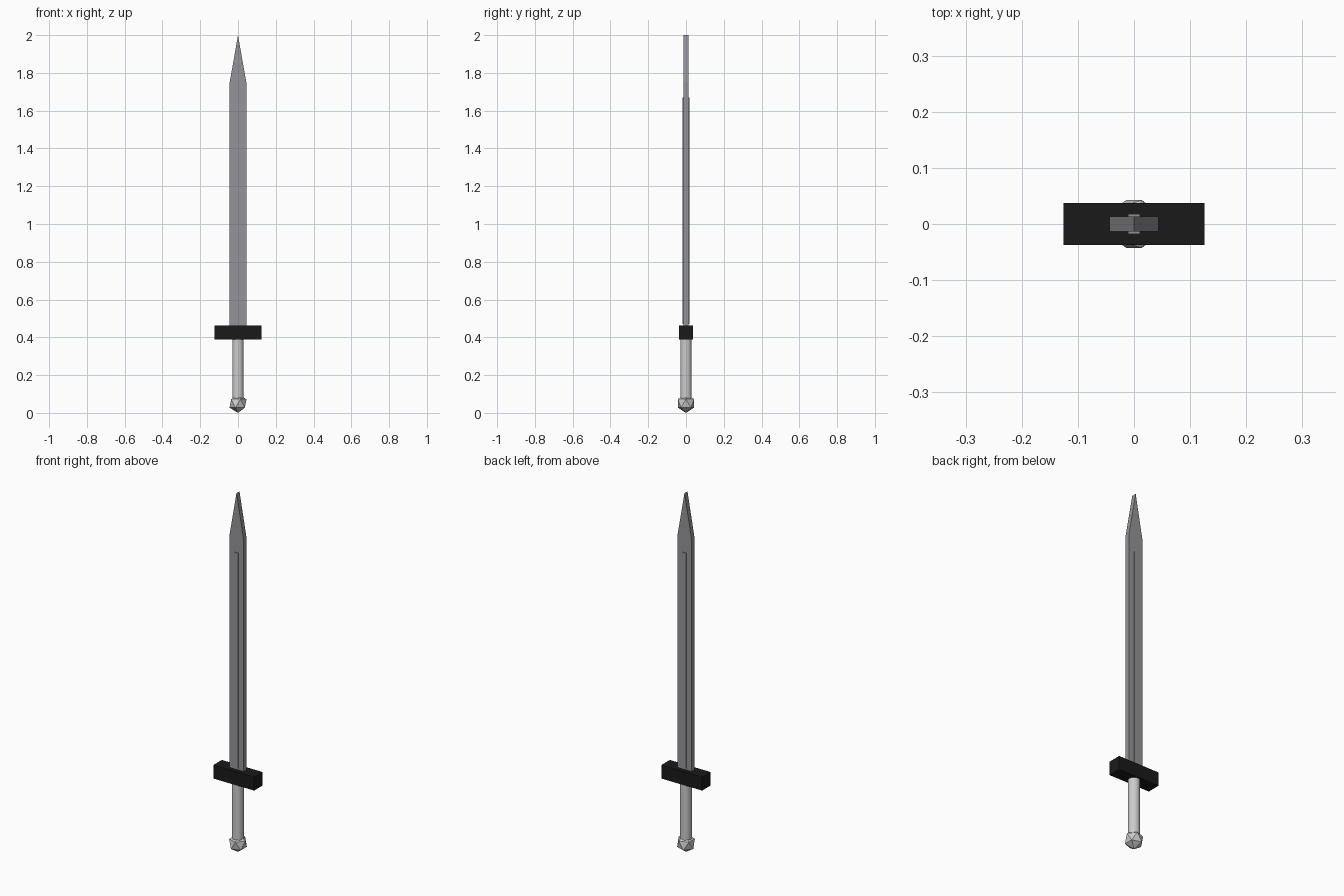
import bpy, bmesh
from mathutils import Matrix

if "Cube" in bpy.data.objects:
    bpy.data.objects.remove(bpy.data.objects["Cube"])


def material(name, rgb):
    m = bpy.data.materials.new(name)
    m.diffuse_color = (*rgb, 1)
    m.use_nodes = True
    m.node_tree.nodes["Principled BSDF"].inputs["Base Color"].default_value = m.diffuse_color
    return m


def box(name, x, y, z0, z1, mat):
    bpy.ops.mesh.primitive_cube_add(size=1, location=(0, 0, (z0 + z1) / 2))
    ob = bpy.context.object
    ob.name = name
    ob.data.transform(Matrix.Diagonal((x, y, z1 - z0, 1)))
    ob.data.materials.append(mat)
    return ob


steel = material("steel", (0.3, 0.3, 0.32))
black = material("black", (0.01, 0.01, 0.01))

# Blade: pointed outline extruded to a constant thickness
outline = [(-0.044, 0.45), (0.044, 0.45), (0.044, 1.75), (0, 2.0), (-0.044, 1.75)]
bm = bmesh.new()
face = bm.faces.new([bm.verts.new((x, -0.013, z)) for x, z in outline])
side = bmesh.ops.extrude_face_region(bm, geom=[face])
bmesh.ops.translate(bm, vec=(0, 0.026, 0),
                    verts=[g for g in side["geom"] if isinstance(g, bmesh.types.BMVert)])
bmesh.ops.recalc_face_normals(bm, faces=bm.faces)
mesh = bpy.data.meshes.new("blade")
bm.to_mesh(mesh)
bm.free()
blade = bpy.data.objects.new("blade", mesh)
bpy.context.collection.objects.link(blade)
mesh.materials.append(steel)

# Raised centre rib and crossguard
box("blade_rib", 0.022, 0.035, 0.47, 1.67, steel)
box("crossguard", 0.251, 0.074, 0.388, 0.463, black)

# Round grip
bpy.ops.mesh.primitive_cylinder_add(vertices=32, radius=0.03, depth=0.34, location=(0, 0, 0.23))
bpy.context.object.name = "grip"
bpy.ops.object.shade_smooth_by_angle()

# Faceted pommel
bpy.ops.mesh.primitive_ico_sphere_add(subdivisions=1, radius=0.05, location=(0, 0, 0.05))
bpy.context.object.name = "pommel"
